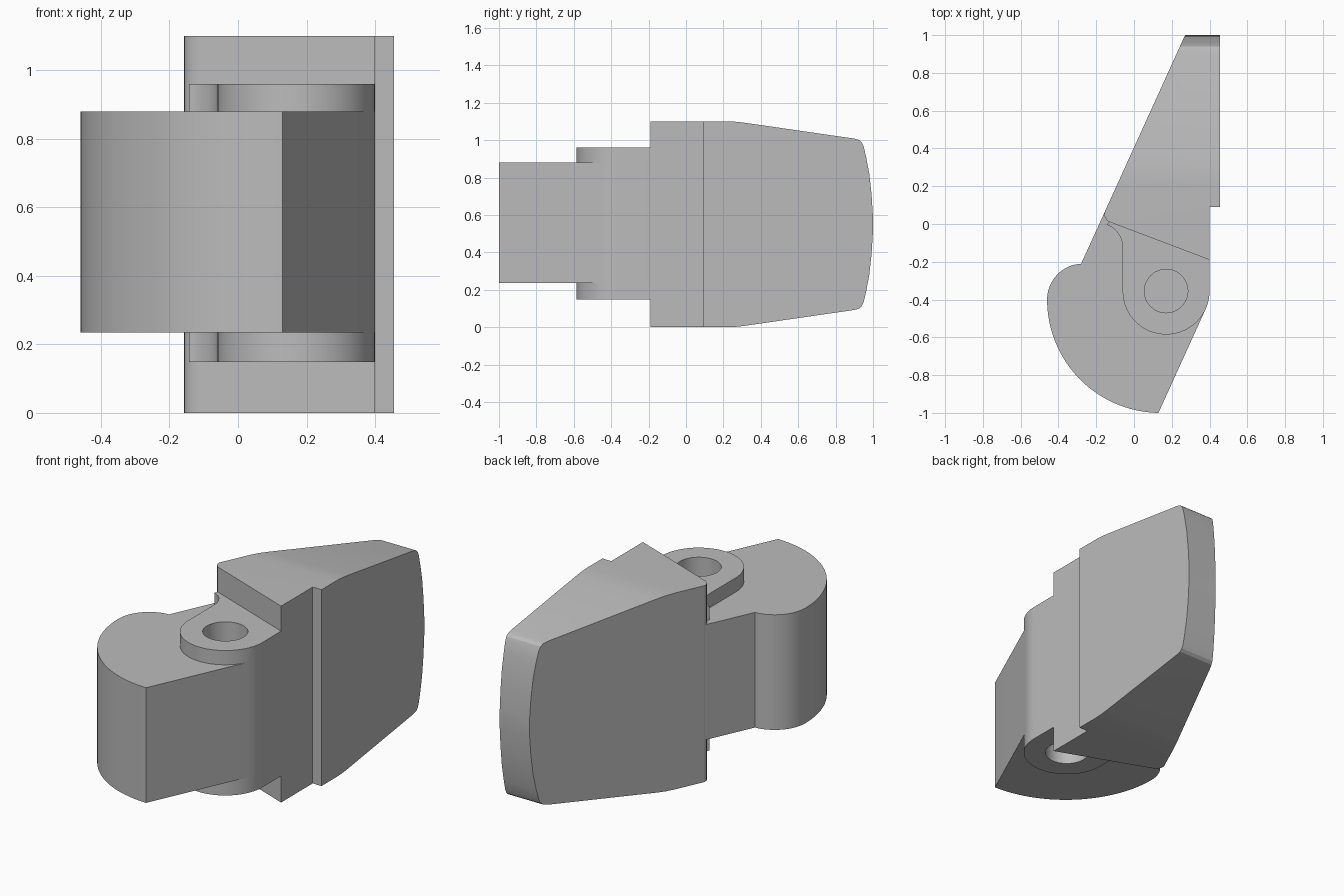
import bpy, bmesh
from math import cos, sin, radians
from mathutils import Vector

if "Cube" in bpy.data.objects:
    bpy.data.objects.remove(bpy.data.objects["Cube"])

grey = bpy.data.materials.new("plain grey")
grey.use_nodes = True
colour = (0.5, 0.5, 0.5, 1)
grey.diffuse_color = colour
grey.node_tree.nodes["Principled BSDF"].inputs["Base Color"].default_value = colour


def arc(cx, cy, r, start, end, n):
    """Points on an arc, angles in degrees."""
    angles = [radians(start + (end - start) * i / n) for i in range(n + 1)]
    return [(cx + r * cos(a), cy + r * sin(a)) for a in angles]


def prism(name, outline, low, high, axis="z"):
    """Extrude a flat outline along z, or a (y, z) outline along x."""
    place = (lambda a, b: (a, b, low)) if axis == "z" else (lambda a, b: (low, a, b))
    step = Vector((0, 0, high - low)) if axis == "z" else Vector((high - low, 0, 0))
    bm = bmesh.new()
    face = bm.faces.new([bm.verts.new(place(*p)) for p in outline])
    out = bmesh.ops.extrude_face_region(bm, geom=[face], use_keep_orig=True)
    moved = [g for g in out["geom"] if isinstance(g, bmesh.types.BMVert)]
    bmesh.ops.translate(bm, verts=moved, vec=step)
    bmesh.ops.recalc_face_normals(bm, faces=bm.faces)
    mesh = bpy.data.meshes.new(name)
    bm.to_mesh(mesh)
    bm.free()
    mesh.materials.append(grey)
    obj = bpy.data.objects.new(name, mesh)
    bpy.context.collection.objects.link(obj)
    return obj


def activate(obj):
    bpy.ops.object.select_all(action="DESELECT")
    obj.select_set(True)
    bpy.context.view_layer.objects.active = obj


def cut(obj, cutter, operation="DIFFERENCE"):
    activate(obj)
    mod = obj.modifiers.new("cut", "BOOLEAN")
    mod.operation, mod.object, mod.solver = operation, cutter, "EXACT"
    bpy.ops.object.modifier_apply(modifier=mod.name)


MID = 0.55                 # half height, mirror plane
PIVOT = (0.17, -0.355)     # pivot axis
BOSS_R = 0.23

# Handle: wedge plan with a stepped right flange and a rounded front corner
plan = [(0.293, 1.05), (0.455, 1.05), (0.455, 0.09), (0.40, 0.09), (0.40, -0.19),
        (-0.115, 0.005), (-0.135, 0.013), (-0.149, 0.027), (-0.156, 0.043), (-0.157, 0.06)]
handle = prism("handle", plan, -0.1, 1.2)

# Side profile: tapered towards a bowed, rounded end
upper = [(-0.5, 1.1), (0.22, 1.1), (0.27, 1.098), (0.32, 1.092), (0.90, 1.008), (0.925, 1.001),
         (0.94, 0.988), (0.95, 0.965), (0.963, 0.91), (0.98, 0.82), (0.992, 0.71), (0.999, 0.6)]
profile = upper + [(1.0, MID)] + [(y, 2 * MID - z) for y, z in reversed(upper)]
side = prism("side_cutter", profile, -1, 1, axis="x")
cut(handle, side, "INTERSECT")

# Cam body: large front curve, small rear lobe, flat right side blending into the pivot radius
plan = (arc(0.14, -0.4, 0.6, 269, 180, 40)
        + arc(-0.27, -0.4, 0.19, 180, 92, 16)[1:]
        + [(-0.28, -0.21), (-0.158, 0.057), (0.1, 0.15), (0.3, 0.0), (0.40, -0.19)]
        + arc(*PIVOT, BOSS_R, 0, -24.5, 8))
cam = prism("cam_body", plan, 0.235, 0.88)

# Pivot bosses above and below the cam, filleted into the handle
plan = (arc(*PIVOT, BOSS_R, 0, -180, 48)
        + arc(-0.19, -0.125, 0.13, 0, 69, 14)
        + [(-0.1, 0.05), (0.2, 0.0), (0.40, -0.19)])
upper_boss = prism("upper_boss", plan, 0.88, 0.96)
lower_boss = prism("lower_boss", plan, 0.148, 0.235)

# Blind pivot holes
ring = arc(*PIVOT, 0.115, 0, 352.5, 47)
holes = [prism("upper_hole_cutter", ring, 0.66, 1.0),
         prism("lower_hole_cutter", ring, 0.1, 0.44)]
cut(upper_boss, holes[0])
cut(lower_boss, holes[1])
for hole in holes:
    cut(cam, hole)

for cutter in [side] + holes:
    bpy.data.objects.remove(cutter)

for part in (handle, cam, upper_boss, lower_boss):
    activate(part)
    bpy.ops.object.shade_smooth_by_angle(angle=radians(25))
